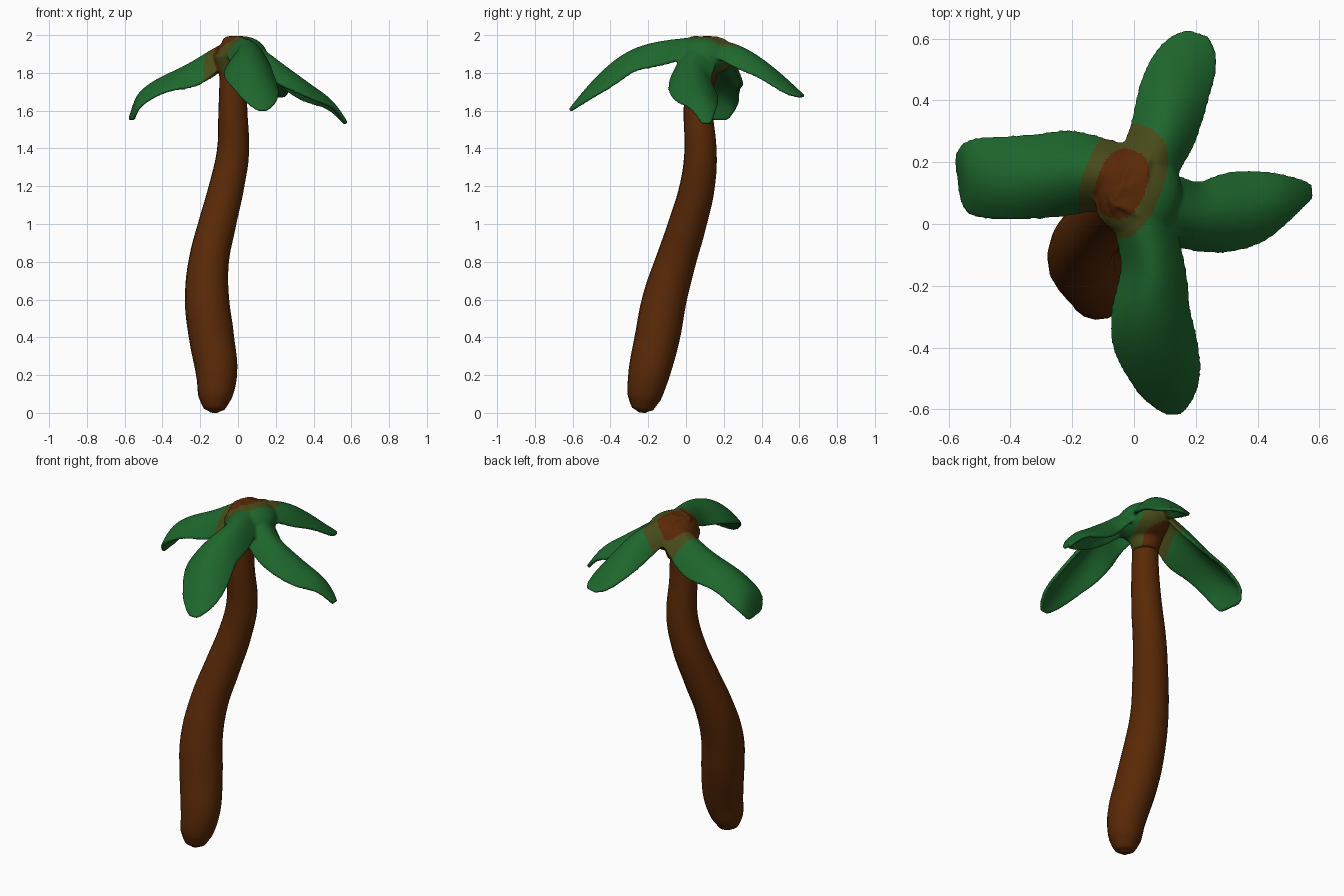
import bpy, bmesh, math
from mathutils import Vector, Matrix

if "Cube" in bpy.data.objects:
    bpy.data.objects.remove(bpy.data.objects["Cube"])


def material(name, r, g, b):
    m = bpy.data.materials.new(name)
    m.use_nodes = True
    m.diffuse_color = (r, g, b, 1)
    m.node_tree.nodes["Principled BSDF"].inputs["Base Color"].default_value = (r, g, b, 1)
    return m


BARK = material("bark brown", 0.1, 0.022, 0.002)
GREEN = material("leaf green", 0.013, 0.135, 0.026)
OLIVE = material("crown olive", 0.065, 0.07, 0.01)


def activate(ob):
    bpy.ops.object.select_all(action="DESELECT")
    ob.select_set(True)
    bpy.context.view_layer.objects.active = ob


def add_mesh(bm, name):
    mesh = bpy.data.meshes.new(name)
    bm.to_mesh(mesh)
    bm.free()
    ob = bpy.data.objects.new(name, mesh)
    bpy.context.collection.objects.link(ob)
    return ob


# Trunk: bent tapering tube with a rounded foot (x, y, z, radius)
trunk_path = [
    (-.127, -.232, .002, .02), (-.126, -.23, .02, .055), (-.122, -.222, .08, .088),
    (-.113, -.198, .2, .109), (-.14, -.152, .4, .119), (-.164, -.114, .6, .117),
    (-.155, -.055, .8, .107), (-.11, .008, 1, .1), (-.06, .06, 1.2, .093),
    (-.027, .077, 1.38, .086), (-.027, .064, 1.6, .077), (-.025, .07, 1.9, .07)]
curve = bpy.data.curves.new("trunk", "CURVE")
curve.dimensions = "3D"
curve.bevel_depth = 1
curve.bevel_resolution = 6
curve.resolution_u = 5
curve.use_fill_caps = True
spline = curve.splines.new("BEZIER")
spline.radius_interpolation = "CARDINAL"
spline.bezier_points.add(len(trunk_path) - 1)
for p, (x, y, z, r) in zip(spline.bezier_points, trunk_path):
    p.co, p.radius = (x, y, z), r
    p.handle_left_type = p.handle_right_type = "AUTO"
trunk = bpy.data.objects.new("trunk", curve)
bpy.context.collection.objects.link(trunk)
activate(trunk)
bpy.ops.object.convert(target="MESH")
trunk.data.materials.clear()
trunk.data.materials.append(BARK)
bpy.ops.object.shade_smooth_by_angle(angle=math.radians(60))


# Fronds: arched strips along a spine of (x, y, z, half width, edge droop)
def frond(name, spine):
    bm = bmesh.new()
    rows = []
    for i, (x, y, z, w, droop) in enumerate(spine):
        a, b = spine[max(i - 1, 0)], spine[min(i + 1, len(spine) - 1)]
        side = Vector((a[1] - b[1], b[0] - a[0], 0)).normalized()
        rows.append([bm.verts.new(Vector((x, y, z - droop * t * t)) + side * w * t)
                     for t in (-1, -.6, 0, .6, 1)])
    for r, s in zip(rows, rows[1:]):
        for k in range(4):
            bm.faces.new((r[k], s[k], s[k + 1], r[k + 1]))
    bmesh.ops.recalc_face_normals(bm, faces=bm.faces)
    if sum(f.normal.z for f in bm.faces) < 0:
        bmesh.ops.reverse_faces(bm, faces=bm.faces)
    ob = add_mesh(bm, name)
    sub = ob.modifiers.new("smooth", "SUBSURF")
    sub.levels = 2
    thick = ob.modifiers.new("thickness", "SOLIDIFY")
    thick.thickness = .02
    thick.offset = -.8
    activate(ob)
    bpy.ops.object.convert(target="MESH")
    return ob


fronds = [
    frond("right_frond", [
        (.04, .14, 2, .1, .04), (-.09, .16, 1.975, .115, .16), (-.2, .17, 1.905, .145, .17),
        (-.3, .153, 1.84, .138, .12), (-.4, .15, 1.795, .138, .09), (-.5, .15, 1.735, .135, .09),
        (-.55, .148, 1.67, .12, .06), (-.572, .145, 1.55, .08, 0)]),
    frond("back_frond", [
        (-.02, .04, 2, .09, .03), (.05, .2, 1.985, .1, .1), (.1, .3, 1.955, .112, .13),
        (.12, .4, 1.89, .118, .1), (.155, .5, 1.8, .115, .06), (.195, .575, 1.72, .09, .03),
        (.21, .62, 1.68, .04, 0)]),
    frond("left_frond", [
        (-.05, .12, 2, .1, .03), (.1, .06, 1.965, .11, .11), (.2, .015, 1.89, .115, .14),
        (.3, .035, 1.815, .135, .12), (.4, .06, 1.735, .125, .09), (.5, .095, 1.665, .075, .04),
        (.578, .11, 1.535, .03, 0)]),
    frond("front_frond", [
        (-.01, .13, 2, .09, .03), (.04, -.03, 1.995, .1, .12), (.07, -.15, 1.985, .105, .15),
        (.05, -.27, 1.95, .13, .13), (.06, -.37, 1.89, .145, .12), (.1, -.47, 1.79, .125, .08),
        (.125, -.56, 1.68, .095, .03), (.13, -.62, 1.605, .03, 0)])]

# Crown heart: a dome webbing the fronds together, with a collar on the trunk
bm = bmesh.new()
bmesh.ops.create_uvsphere(
    bm, u_segments=32, v_segments=16, radius=1,
    matrix=Matrix.Translation((.018, .1, 1.89)) @ Matrix.Diagonal((.138, .155, .105, 1)))
bmesh.ops.create_cone(
    bm, cap_ends=True, segments=24, radius1=.07, radius2=.115, depth=.16,
    matrix=Matrix.Translation((-.015, .08, 1.81)))
heart = add_mesh(bm, "frond_crown")

# Fuse everything green into one skin
activate(heart)
for f in fronds:
    f.select_set(True)
bpy.ops.object.join()
remesh = heart.modifiers.new("fuse", "REMESH")
remesh.mode = "VOXEL"
remesh.voxel_size = .008
soften = heart.modifiers.new("soften", "SMOOTH")
soften.factor = .5
soften.iterations = 8
bpy.ops.object.convert(target="MESH")
for m in (GREEN, OLIVE, BARK):
    heart.data.materials.append(m)


# Bark patch and olive rim: nested tilted ovals around the crown centre
def inside(c, cx, cy, length, width):
    x, y = c.x - cx, c.y - cy
    u, v = .36 * x + .93 * y, .93 * x - .36 * y
    return abs(u / length) ** 2.5 + abs(v / width) ** 2.5 < 1


for p in heart.data.polygons:
    if inside(p.center, -.04, .13, .115, .08):
        p.material_index = 2
    elif inside(p.center, -.035, .14, .19, .128):
        p.material_index = 1
bpy.ops.object.shade_smooth_by_angle(angle=math.radians(60))
